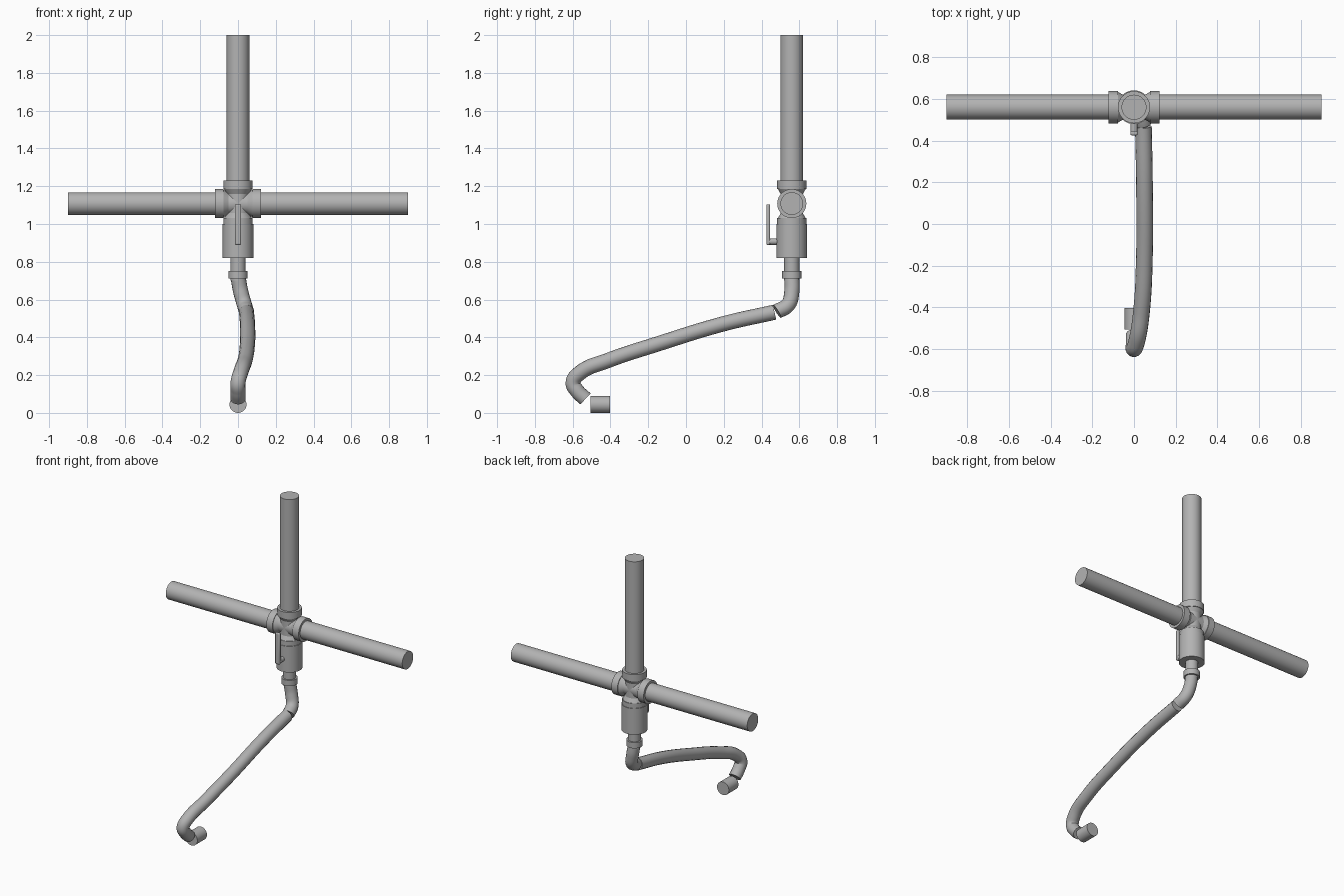
import bpy, math
from mathutils import Vector

if "Cube" in bpy.data.objects:
    bpy.data.objects.remove(bpy.data.objects["Cube"], do_unlink=True)

grey = bpy.data.materials.new("pipe grey")
grey.use_nodes = True
colour = (0.45, 0.45, 0.45, 1)
grey.diffuse_color = colour
grey.node_tree.nodes["Principled BSDF"].inputs["Base Color"].default_value = colour

Y = 0.56      # depth of the pipe axis
CROSS = 1.108  # height of the horizontal pipe


def finish(name):
    ob = bpy.context.object
    ob.name = name
    ob.data.materials.clear()
    ob.data.materials.append(grey)
    bpy.ops.object.shade_smooth_by_angle(angle=math.radians(35))
    return ob


def rod(name, a, b, r, r_end=None):
    """Cylinder or cone from point a to point b."""
    a, b = Vector(a), Vector(b)
    bpy.ops.mesh.primitive_cone_add(
        vertices=40, radius1=r, radius2=r if r_end is None else r_end, depth=(b - a).length,
        location=(a + b) / 2, rotation=(b - a).to_track_quat('Z', 'Y').to_euler())
    return finish(name)


def hose(name, points, r):
    """Round tube along a smooth path."""
    cu = bpy.data.curves.new(name, 'CURVE')
    cu.dimensions = '3D'
    cu.bevel_depth = r
    cu.bevel_resolution = 6
    cu.resolution_u = 10
    cu.use_fill_caps = True
    sp = cu.splines.new('BEZIER')
    sp.bezier_points.add(len(points) - 1)
    for bp, p in zip(sp.bezier_points, points):
        bp.co = p
        bp.handle_left_type = bp.handle_right_type = 'AUTO'
    ob = bpy.data.objects.new(name, cu)
    bpy.context.collection.objects.link(ob)
    bpy.ops.object.select_all(action='DESELECT')
    ob.select_set(True)
    bpy.context.view_layer.objects.active = ob
    bpy.ops.object.convert(target='MESH')
    return finish(name)


# Main pipes
rod("upright_pipe", (0, Y, 1.2), (0, Y, 2.0), 0.06)
for side, s in (("left", 1), ("right", -1)):
    rod(side + "_pipe", (s * 0.1, Y, CROSS), (s * 0.9, Y, CROSS), 0.06)

# Cross fitting: core, tapered necks and collars
rod("fitting_core_across", (-0.1, Y, CROSS), (0.1, Y, CROSS), 0.058)
rod("fitting_core_upright", (0, Y, 0.98), (0, Y, 1.2), 0.058)
for name, d in (("left", (1, 0, 0)), ("right", (-1, 0, 0)), ("top", (0, 0, 1)), ("bottom", (0, 0, -1))):
    centre, d = Vector((0, Y, CROSS)), Vector(d)
    rod(name + "_neck", centre + d * 0.05, centre + d * 0.078, 0.058, 0.074)
    rod(name + "_collar", centre + d * 0.076, centre + d * 0.123, 0.077)

# Valve body and lever
rod("valve_body", (0, Y, 0.82), (0, Y, 1.0), 0.081)
rod("lever_stem", (0, 0.435, 0.907), (0, 0.5, 0.907), 0.017)
bpy.ops.mesh.primitive_cube_add(size=1, location=(0, 0.435, 0.997))
bpy.context.object.scale = (0.034, 0.02, 0.215)
bpy.ops.object.transform_apply(location=False, rotation=False, scale=True)
lever = finish("lever")
bevel = lever.modifiers.new("soft_edges", 'BEVEL')
bevel.width = 0.006
bevel.segments = 2

# Outlet below the valve
rod("outlet_tube", (0, Y, 0.7), (0, Y, 0.83), 0.04)
rod("outlet_nut", (0, Y, 0.712), (0, Y, 0.752), 0.051)

# Hose with elbow and nozzle
hose("hose_elbow", [(0, Y, 0.72), (0.015, Y, 0.64), (0.034, 0.54, 0.572), (0.045, 0.482, 0.537)], 0.04)
hose("hose", [(0.045, 0.468, 0.533), (0.05, 0.2, 0.472), (0.05, -0.15, 0.365), (0.036, -0.42, 0.275),
              (0.014, -0.56, 0.213), (0.0, -0.598, 0.16), (0, -0.575, 0.115), (0, -0.532, 0.074)], 0.04)
rod("nozzle", (0, -0.506, 0.045), (0, -0.402, 0.045), 0.045)
